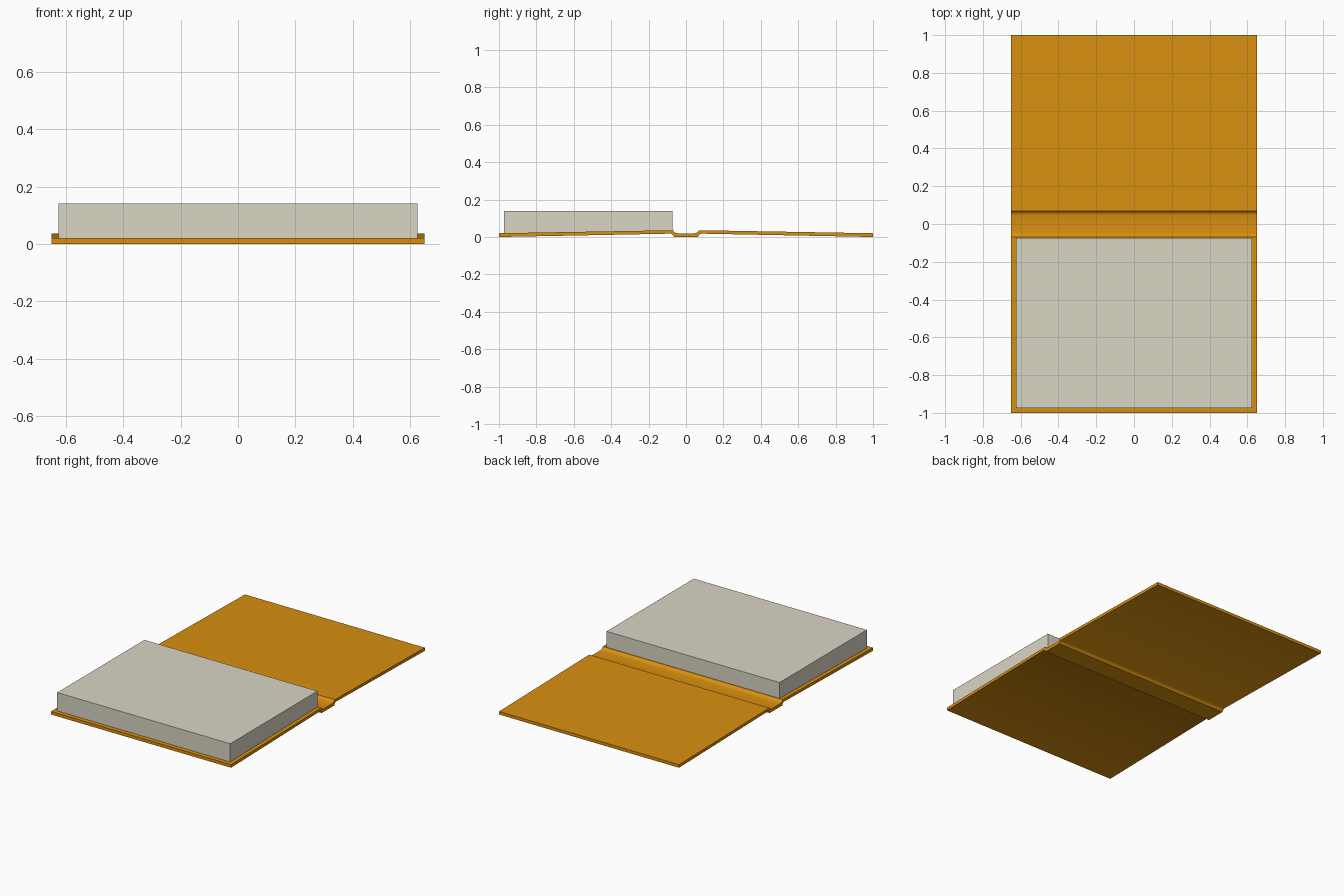
import bpy
import bmesh
import math

old = bpy.data.objects.get("Cube")
if old:
    bpy.data.objects.remove(old, do_unlink=True)


def make_material(name, color):
    mat = bpy.data.materials.new(name)
    mat.use_nodes = True
    mat.diffuse_color = (*color, 1)
    bsdf = mat.node_tree.nodes["Principled BSDF"]
    bsdf.inputs["Base Color"].default_value = (*color, 1)
    bsdf.inputs["Roughness"].default_value = 0.8
    return mat


def add_object(name, bm, mat):
    bmesh.ops.recalc_face_normals(bm, faces=bm.faces)
    mesh = bpy.data.meshes.new(name)
    bm.to_mesh(mesh)
    bm.free()
    mesh.materials.append(mat)
    obj = bpy.data.objects.new(name, mesh)
    bpy.context.collection.objects.link(obj)
    return obj


orange = make_material("orange cover", (0.69, 0.275, 0.005))
paper = make_material("paper", (0.70, 0.67, 0.56))

# Open cover: cross-section pairs (y, lower z, upper z) from spine to edge
half = [(0.046, 0, 0.02), (0.056, 0, 0.022), (0.064, 0, 0.028),
        (0.07, 0.01, 0.036), (0.08, 0.018, 0.036), (1, 0, 0.02)]
section = [(-y, lo, hi) for y, lo, hi in reversed(half)] + half
half_width = 0.65

bm = bmesh.new()
rings = [[bm.verts.new(p) for p in ((-half_width, y, lo), (half_width, y, lo),
                                    (half_width, y, hi), (-half_width, y, hi))]
         for y, lo, hi in section]
for a, b in zip(rings, rings[1:]):
    for i in range(4):
        j = (i + 1) % 4
        bm.faces.new((a[i], a[j], b[j], b[i]))
bm.faces.new(rings[0])
bm.faces.new(rings[-1])
cover = add_object("cover", bm, orange)

# Smooth hinge grooves with sharp board edges
bpy.ops.object.select_all(action='DESELECT')
cover.select_set(True)
bpy.context.view_layer.objects.active = cover
bpy.ops.object.shade_smooth_by_angle(angle=math.radians(40))

# Page block resting on the front board
bm = bmesh.new()
bmesh.ops.create_cube(bm, size=1)
bmesh.ops.scale(bm, vec=(1.25, 0.9, 0.12), verts=bm.verts)
bmesh.ops.translate(bm, vec=(0, -0.523, 0.08), verts=bm.verts)
add_object("page_block", bm, paper)
